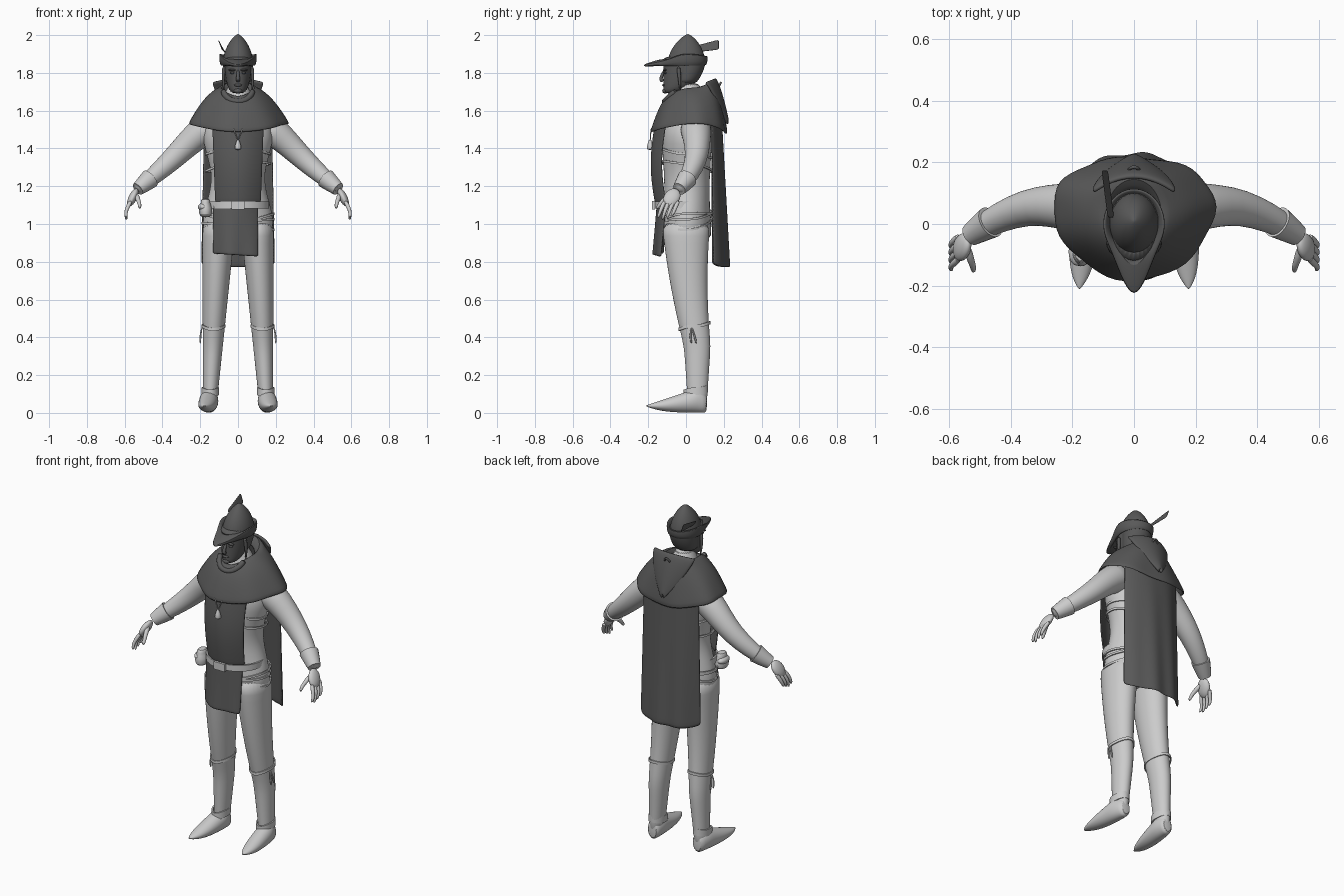
import bpy, bmesh
from math import sin, cos, pi
from mathutils import Vector

if "Cube" in bpy.data.objects:
    bpy.data.objects.remove(bpy.data.objects["Cube"])


def material(name, value):
    mat = bpy.data.materials.new(name)
    mat.use_nodes = True
    mat.diffuse_color = (value, value, value, 1)
    mat.node_tree.nodes["Principled BSDF"].inputs["Base Color"].default_value = mat.diffuse_color
    return mat


LIGHT = material("light grey", .6)
DARK = material("dark grey", .1)


def steps(count):
    return [i / count for i in range(count + 1)]


def loft(name, rings, mat, around=True, loop=False, caps=True, solid=0, smooth=1):
    """Skin a list of point rings; used for limbs, cloth and bands alike."""
    bm = bmesh.new()
    rows = [[bm.verts.new(point) for point in ring] for ring in rings]
    size = len(rows[0])
    pairs = list(zip(rows, rows[1:]))
    if loop:
        pairs.append((rows[-1], rows[0]))
    for low, high in pairs:
        for i in range(size if around else size - 1):
            j = (i + 1) % size
            bm.faces.new((low[i], low[j], high[j], high[i]))
    if caps and around and not loop:
        bm.faces.new(rows[0])
        bm.faces.new(rows[-1])
    bmesh.ops.recalc_face_normals(bm, faces=bm.faces)
    mesh = bpy.data.meshes.new(name)
    bm.to_mesh(mesh)
    bm.free()
    mesh.materials.append(mat)
    ob = bpy.data.objects.new(name, mesh)
    bpy.context.collection.objects.link(ob)
    if solid:
        thick = ob.modifiers.new("thickness", "SOLIDIFY")
        thick.thickness = solid
        thick.offset = 0
    if smooth:
        sub = ob.modifiers.new("smooth", "SUBSURF")
        sub.levels = sub.render_levels = smooth


def oval(rx, ry, y, z, x=0, front=0, back=0, tilt=0, lean=0, tip=0, fold=0, count=28):
    """Horizontal oval; front, back and tilt raise parts of it, tip points the front."""
    points = []
    for i in range(count):
        a = 2 * pi * i / count
        c, s = cos(a), sin(a)
        k = 1 + fold * cos(7 * a)
        rise = (back if s > 0 else front) * s * s + tilt * c
        point_out = tip * s ** 6 if s < 0 else 0
        points.append((x + rx * c * k, y + ry * s * k + lean * c * c - point_out, z + rise))
    return points


def tube(name, path, start, end, mat, count=10, smooth=1):
    """Round tube along a path, tapering from the start to the end radius."""
    path = [Vector(p) for p in path]
    last = len(path) - 1
    rings = []
    for i, p in enumerate(path):
        along = path[min(i + 1, last)] - path[max(i - 1, 0)]
        u = along.cross(Vector((.3, 1, .2))).normalized()
        v = along.cross(u).normalized()
        r = start + (end - start) * i / last
        rings.append([p + r * (u * cos(2 * pi * k / count) + v * sin(2 * pi * k / count)) for k in range(count)])
    loft(name, rings, mat, smooth=smooth)


def band(name, rx, ry, y, z, half, thick, **shape):
    """Flat strap around a limb or the waist."""
    corners = ((0, -half), (thick, -half), (thick, half), (0, half))
    loft(name, [oval(rx + out, ry + out, y, z + up, **shape) for out, up in corners], LIGHT, loop=True, smooth=0)


def sheet(name, place, mat, across=16, down=14, solid=.01):
    """Cloth panel; u runs from -1 to 1 across, v from 0 to 1 down."""
    loft(name, [[place(2 * u - 1, v) for u in steps(across)] for v in steps(down)], mat, around=False, solid=solid)


def blob(name, location, size, mat):
    bpy.ops.mesh.primitive_uv_sphere_add(segments=20, ring_count=12, location=location)
    ob = bpy.context.object
    ob.name = name
    ob.scale = size
    ob.data.materials.append(mat)
    return ob


# Torso with a narrow waist, then shoulders and neck
torso = [oval(.165 + .025 * cos(13 * (z - 1)), .128 - .008 * sin(9 * (z - 1)), .005, z)
         for z in (.9 + .6 * t for t in steps(8))]
torso += [oval(.13, .11, .02, 1.6), oval(.07, .08, .02, 1.66), oval(.055, .065, .01, 1.76)]
loft("torso", torso, LIGHT)


# Head narrowing to the chin, with hair at the back and face details
def skull(t, grow=0, back=0):
    swell = sin(pi / 2 * t) ** .5
    return oval(.03 + .045 * swell + grow, .035 + .075 * swell + grow - back, -.085 + .075 * swell + back, 1.69 + .2 * t)


loft("head", [skull(t) for t in steps(8)], DARK)
loft("hair", [skull(t, .007, .035) for t in steps(8)[2:]], DARK)
tube("nose", [(0, -.11, 1.82), (0, -.13, 1.78), (0, -.136, 1.765), (0, -.12, 1.755)], .008, .013, DARK)
blob("lips", (0, -.118, 1.735), (.022, .008, .007), DARK)
blob("chin", (0, -.11, 1.705), (.022, .016, .014), DARK)

# Hat: domed crown, pointed brim with a turned-up edge, feather
dome = [pi / 2 * t for t in steps(8)]
loft("hat_crown", [oval(.08 * cos(a) ** 1.5 + .002, .1 * cos(a) ** 1.5 + .002, .01 * sin(a), 1.84 + .165 * sin(a))
                   for a in dome], DARK)
loft("hat_brim", [oval(.075 + out, .09 + out, 0, 1.85 + up, front=drop, back=-up / 4, tip=tip)
                  for out, up, drop, tip in ((0, 0, .01, .02), (.015, -.02, 0, .1), (.025, .01, -.025, .12),
                                             (.026, .055, -.06, .11), (.018, .05, -.05, .1), (.004, .03, 0, .03))],
     DARK, loop=True)
sheet("feather", lambda u, v: (-.075 - .02 * v - .01 * u, .02 + .155 * v, 1.92 + .03 * v + u * (.015 + .012 * v)),
      DARK, 4, 6, .004)

# Shoulder mantle, rolled collar and hanging hood
mantle = [oval(.07, .085, .02, 1.68, front=-.03, back=.04)]
mantle += [oval(.09 + .175 * t, .12 + .08 * t, .03 - .015 * t, 1.725 - .195 * t + .03 * sin(pi * t),
                front=-.045, back=.045 - .1 * t, lean=.04 * t, fold=.03 * t) for t in steps(7)]
loft("mantle", mantle, DARK, caps=False, solid=.012)
sheet("hood", lambda u, v: (u * (.135 - .13 * v ** 1.4), .15 + .07 * v ** .7 - .05 * u * u * (1 - v),
                            1.77 - .225 * v - .02 * u * u), DARK, solid=.016)
arch = [pi * t for t in steps(6)]
tube("hood_loop", [(.018 * cos(a), .17 + .015 * sin(a), 1.72 + .03 * sin(a)) for a in arch], .006, .006, DARK)
tube("collar_fold", [(.08 * cos(a), -.05 - .065 * sin(a), 1.71 - .065 * sin(a)) for a in arch], .017, .017, DARK)

# Tabard above and below the belt, and back cloak
sheet("tabard_upper", lambda u, v: (u * (.137 - .016 * v), -.16 - .022 * sin(pi * v) + .055 * u * u, 1.53 - .42 * v), DARK)
sheet("tabard_lower", lambda u, v: (-.013 + .12 * u, -.15 - .02 * v + .045 * u * u + .007 * v * sin(5 * u),
                                    1.11 - .275 * v - .008 * u), DARK)
sheet("back_cloak", lambda u, v: (u * (.18 + .015 * v), .185 + .04 * v - (.05 + .035 * v) * abs(u) ** 2.5
                                  + .006 * v * sin(9 * u), 1.56 - .79 * v + .02 * (u * v) ** 8), DARK, 24, 20)

# Belt, slanted straps, buckle and pouch
band("belt", .158, .138, -.02, 1.1, .018, .01)
for i, tilt in enumerate((-.02, .025, -.045)):
    band(f"hip_strap_{i + 1}", .187, .131, .005, 1.045 - .015 * i, .006, .007, tilt=tilt, front=-.02, back=.02)
for name, z, tilt in (("upper", 1.37, 0), ("lower", 1.3, .02)):
    band(name + "_chest_strap", .168, .13, .004, z, .006, .006, tilt=tilt, front=.03, back=-.02)
bpy.ops.mesh.primitive_cube_add(size=1, location=(0, -.172, 1.1))
buckle = bpy.context.object
buckle.name = "buckle"
buckle.scale = (.07, .014, .045)
buckle.data.materials.append(LIGHT)
loft("pouch", [oval(r, r + .01, -.092, z, x=-.172)
               for r, z in ((.018, 1.035), (.036, 1.05), (.036, 1.085), (.022, 1.115), (.026, 1.135))], LIGHT)
blob("pouch_flap", (-.185, -.09, 1.09), (.027, .045, .022), LIGHT)

# Pendant
tube("pendant", [(0, -.19, 1.39), (0, -.19, 1.42), (0, -.19, 1.45)], .024, .006, LIGHT)

# Paired parts, mirrored by the sign of the side
for sign, side in ((1, "left_"), (-1, "right_")):

    def limb(name, path, start, end, mat=LIGHT, **options):
        tube(side + name, [(sign * x, y, z) for x, y, z in path], start, end, mat, **options)

    blob(side + "brow", (sign * .03, -.112, 1.815), (.022, .01, .006), DARK)
    blob(side + "eye", (sign * .03, -.11, 1.8), (.012, .008, .006), DARK)
    limb("hair_lock", [(.073, -.04, 1.84), (.08, -.035, 1.77), (.073, -.03, 1.7)], .013, .004, DARK)
    limb("pendant_cord", [(0, -.188, 1.445), (.012, -.188, 1.47), (.025, -.184, 1.51)], .003, .003)

    # Leg tapering and curving back from hip to ankle
    loft(side + "leg", [oval(.09 - .055 * t, .05 + .08 * (1 - t) ** 1.2, .06 * min(1, 1.5 * t) ** 2, 1.02 - t,
                             x=sign * (.1 + .05 * t)) for t in steps(12)], LIGHT)
    band(side + "garter", .058, .08, .045, .46, .008, .006, x=sign * .13, front=-.018, back=.018)
    for y in (.02, .045):
        limb("garter_tie", [(.19, .03, .455), (.2, y, .41), (.2, y + .01, .365)], .004, .006)

    # Pointed shoe, skinned from heel to toe
    shoe = []
    for t in steps(12):
        width = .05 * min(1, .6 + 2 * t) * (1 - t ** 4) ** .8 + .002
        low, high = .035 * t ** 4, min(.1 + .2 * t, .15 - .11 * t)
        shoe.append([(sign * (.147 + .03 * t + width * cos(a)), .113 - .325 * t,
                      (low + high) / 2 + (high - low) / 2 * sin(a)) for a in (pi * k / 8 for k in range(16))])
    loft(side + "shoe", shoe, LIGHT)
    band(side + "shoe_cuff", .038, .056, .052, .115, .02, .008, x=sign * .147, front=-.012, back=.012)

    # Arm, cuff and hand
    limb("arm", [(.13, .05, 1.52), (.2, .055, 1.485), (.27, .06, 1.42), (.35, .055, 1.34), (.44, .02, 1.26),
                 (.5, -.015, 1.21), (.54, -.04, 1.18)], .09, .028, count=20)
    limb("wrist_cuff", [(.465, .006, 1.24), (.5, -.016, 1.21), (.53, -.036, 1.185)], .053, .036, count=20, smooth=0)
    palm = blob(side + "palm", (sign * .557, -.075, 1.14), (.022, .042, .055), LIGHT)
    palm.rotation_euler = (-.5, -sign * .45, 0)
    for i, name in enumerate(("index", "middle", "ring", "little")):
        y = -.12 + .024 * i
        limb(name + "_finger", [(.565, y + .01, 1.125), (.587, y - .01, 1.085), (.596, y - .02, 1.055),
                                (.59, y - .03, 1.02 + .012 * abs(i - 1))], .013, .007)
    limb("thumb", [(.54, -.075, 1.16), (.53, -.115, 1.13), (.52, -.14, 1.105), (.52, -.155, 1.08)], .015, .008)

# Smooth shading with crisp edges
bpy.ops.object.select_all(action="DESELECT")
for ob in bpy.context.scene.objects:
    if ob.type == "MESH":
        ob.select_set(True)
        bpy.context.view_layer.objects.active = ob
bpy.ops.object.shade_smooth_by_angle(angle=.7)
